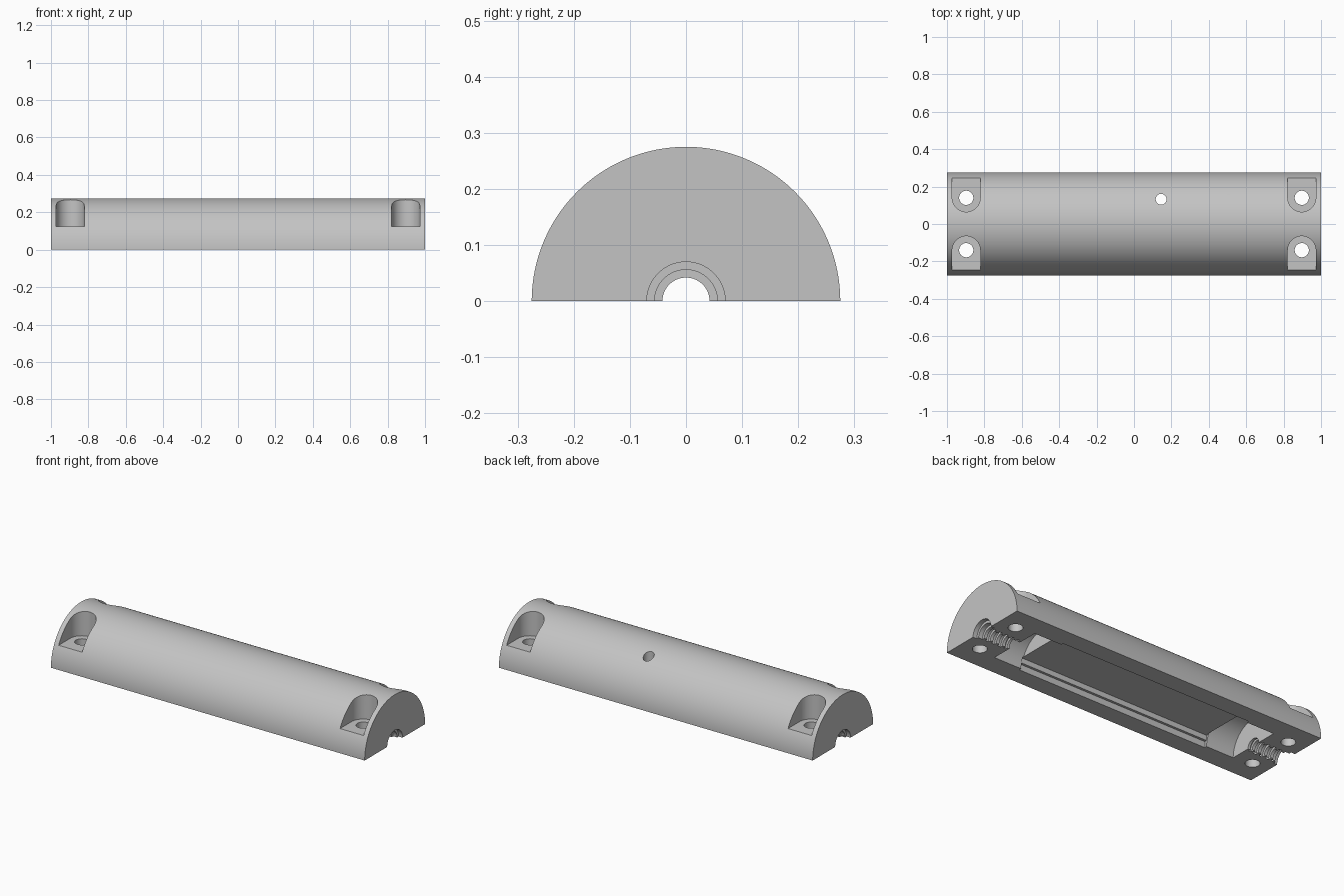
import bpy, bmesh, math
from mathutils import Matrix

if "Cube" in bpy.data.objects:
    bpy.data.objects.remove(bpy.data.objects["Cube"])

grey = bpy.data.materials.new("plain_grey")
grey.use_nodes = True
grey.diffuse_color = (0.55, 0.55, 0.55, 1)
grey.node_tree.nodes["Principled BSDF"].inputs["Base Color"].default_value = (0.55, 0.55, 0.55, 1)


def prism(name, points, height, matrix):
    """Extrude an outline by height along local z, then place it."""
    bm = bmesh.new()
    face = bm.faces.new([bm.verts.new((a, b, 0)) for a, b in points])
    out = bmesh.ops.extrude_face_region(bm, geom=[face])
    verts = [v for v in out["geom"] if isinstance(v, bmesh.types.BMVert)]
    bmesh.ops.translate(bm, verts=verts, vec=(0, 0, height))
    return finish(name, bm, matrix)


def finish(name, bm, matrix):
    bmesh.ops.transform(bm, matrix=matrix, verts=bm.verts)
    bmesh.ops.recalc_face_normals(bm, faces=bm.faces)
    mesh = bpy.data.meshes.new(name)
    bm.to_mesh(mesh)
    bm.free()
    mesh.materials.append(grey)
    obj = bpy.data.objects.new(name, mesh)
    bpy.context.collection.objects.link(obj)
    return obj


def arc(radius, start, end, steps):
    angles = [start + (end - start) * i / steps for i in range(steps + 1)]
    return [(radius * math.cos(a), radius * math.sin(a)) for a in angles]


def circle(radius, steps=48):
    return arc(radius, 0, math.tau, steps)[:-1]


def box(name, x, y, top):
    outline = [(-x, -y), (x, -y), (x, y), (-x, y)]
    return prism(name, outline, top + 0.1, Matrix.Translation((0, 0, -0.1)))


def lathe(name, profile, side, steps=64):
    """Revolve (x, radius) points around the long axis."""
    bm = bmesh.new()
    rings = [[bm.verts.new((side * x, a, b)) for a, b in circle(r, steps)] for x, r in profile]
    for one, two in zip(rings, rings[1:]):
        for i in range(steps):
            j = (i + 1) % steps
            bm.faces.new((one[i], one[j], two[j], two[i]))
    bm.faces.new(rings[0])
    bm.faces.new(rings[-1])
    return finish(name, bm, Matrix())


# Local z points along the model's length, local x along its width
along = Matrix(((0, 0, 1, -1), (1, 0, 0, 0), (0, 1, 0, 0), (0, 0, 0, 1)))
shell = prism("half_round_housing", arc(0.275, 0, math.pi, 96), 2, along)

# Central stepped recess in the flat underside
cutters = [box("recess_mouth", 0.61, 0.172, 0.035), box("recess_inner", 0.61, 0.158, 0.065)]

# Round chamber and ribbed cable passage at each end
passage = [(1.05, 0.07), (0.975, 0.07), (0.975, 0.056)]
for i in range(4):
    x = 0.95 - 0.04 * i
    passage += [(x, 0.056), (x, 0.042), (x - 0.018, 0.042), (x - 0.018, 0.056)]
passage += [(0.8, 0.056), (0.8, 0.042), (0.7, 0.042)]
for side in (-1, 1):
    cutters.append(lathe("end_chamber", [(0.785, 0.158), (0.605, 0.158)], side))
    cutters.append(lathe("cable_passage", passage, side))

# Screw pockets open to the outside, with a through hole in each floor
pocket = arc(0.075, math.pi, math.tau, 32) + [(0.075, 0.2), (-0.075, 0.2)]
for sx in (-1, 1):
    for sy in (-1, 1):
        place = Matrix.Translation((sx * 0.897, sy * 0.14, 0.125)) @ Matrix.Diagonal((1, sy, 1, 1))
        cutters.append(prism("screw_pocket", pocket, 0.3, place))
        place = Matrix.Translation((sx * 0.897, sy * 0.14, -0.1))
        cutters.append(prism("screw_hole", circle(0.038), 0.4, place))

# Small vent hole through the top
cutters.append(prism("vent_hole", circle(0.029), 0.5, Matrix.Translation((0.145, 0.132, -0.1))))

# Cut everything out of the housing
for cutter in cutters:
    cutter.hide_render = True
    mod = shell.modifiers.new(cutter.name, "BOOLEAN")
    mod.operation = "DIFFERENCE"
    mod.solver = "EXACT"
    mod.object = cutter
bpy.context.view_layer.update()
result = bpy.data.meshes.new_from_object(shell.evaluated_get(bpy.context.evaluated_depsgraph_get()))
shell.modifiers.clear()
shell.data = result
for cutter in cutters:
    bpy.data.objects.remove(cutter)

bpy.ops.object.select_all(action="DESELECT")
shell.select_set(True)
bpy.context.view_layer.objects.active = shell
bpy.ops.object.shade_smooth_by_angle(angle=math.radians(30))
